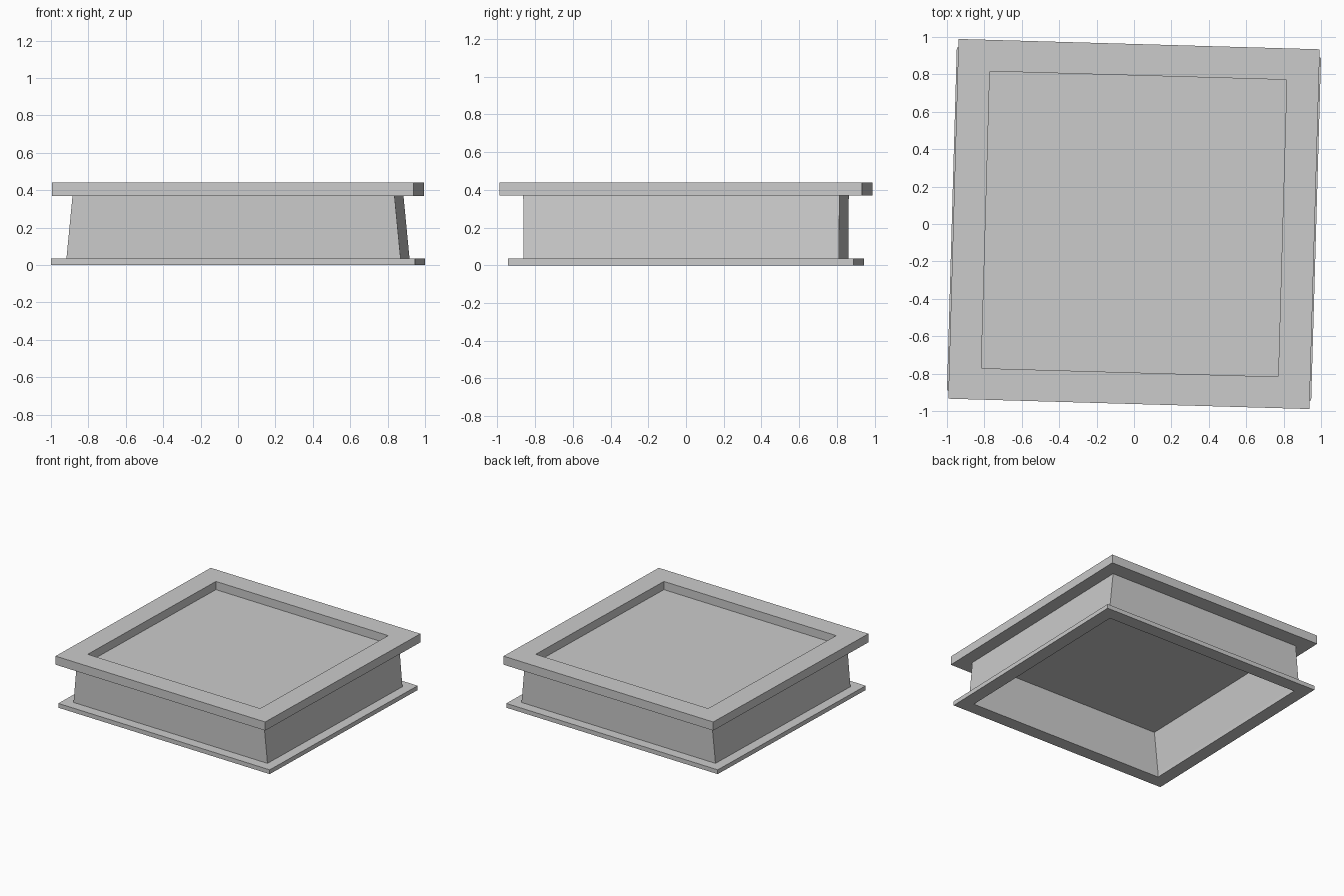
import bpy, bmesh, math

old = bpy.data.objects.get("Cube")
if old:
    bpy.data.objects.remove(old, do_unlink=True)

TURN = math.radians(-1.64)

grey = bpy.data.materials.new("plain_grey")
grey.use_nodes = True
grey.diffuse_color = (0.6, 0.6, 0.6, 1)
grey.node_tree.nodes["Principled BSDF"].inputs["Base Color"].default_value = (0.6, 0.6, 0.6, 1)


def finish(name, bm):
    bmesh.ops.recalc_face_normals(bm, faces=bm.faces)
    mesh = bpy.data.meshes.new(name)
    bm.to_mesh(mesh)
    bm.free()
    mesh.materials.append(grey)
    obj = bpy.data.objects.new(name, mesh)
    obj.rotation_euler.z = TURN
    bpy.context.collection.objects.link(obj)
    return obj


def loop(bm, hx, hy, z):
    return [bm.verts.new((sx * hx, sy * hy, z))
            for sx, sy in ((-1, -1), (1, -1), (1, 1), (-1, 1))]


def ring(name, sections):
    """Closed rectangular ring swept through (half x, half y, z) sections."""
    bm = bmesh.new()
    loops = [loop(bm, *s) for s in sections]
    for a, b in zip(loops, loops[1:] + loops[:1]):
        for i in range(4):
            j = (i + 1) % 4
            bm.faces.new((a[i], a[j], b[j], b[i]))
    return finish(name, bm)


def frame(name, outer, inner, z0, z1):
    return ring(name, [(*outer, z0), (*outer, z1), (*inner, z1), (*inner, z0)])


# Top rim around the sunken panel
frame("top_rim", (0.966, 0.962), (0.794, 0.794), 0.37, 0.44)

# Thin sunken panel
bm = bmesh.new()
bmesh.ops.create_cube(bm, size=1)
for v in bm.verts:
    v.co.x *= 1.588
    v.co.y *= 1.588
    v.co.z = 0.369 + v.co.z * 0.008
finish("sunken_panel", bm)

# Hollow body, its sides leaning in towards the top
ring("body_walls", [(0.894, 0.836, 0.03), (0.861, 0.839, 0.37),
                    (0.835, 0.812, 0.37), (0.868, 0.81, 0.03)])

# Open base flange
frame("base_flange", (0.974, 0.917), (0.868, 0.81), 0.0, 0.035)
